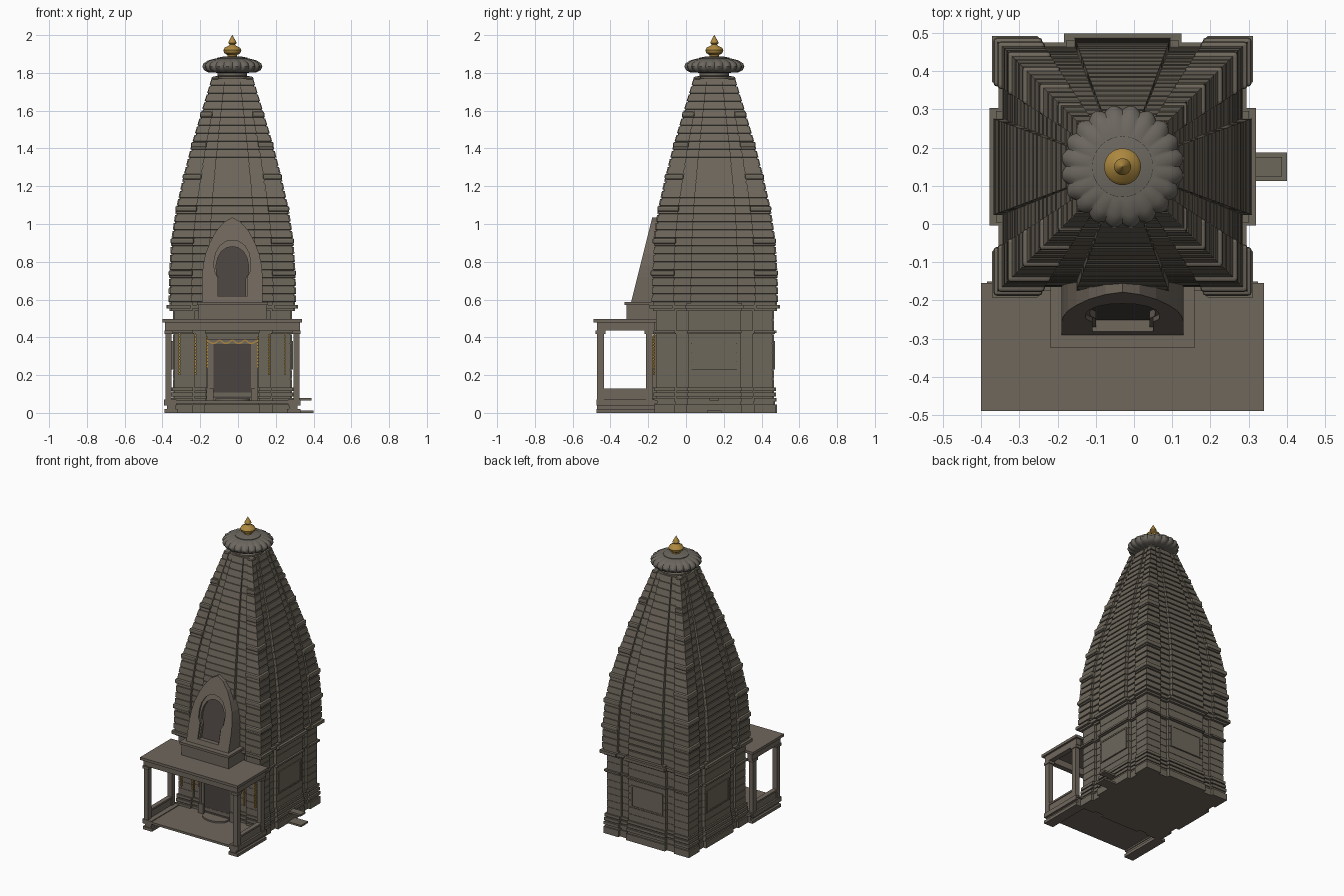
import bpy, bmesh, math
from mathutils import Vector

if "Cube" in bpy.data.objects:
    bpy.data.objects.remove(bpy.data.objects["Cube"], do_unlink=True)

CX, CY = -0.03, 0.15  # tower axis


def material(name, rgb):
    m = bpy.data.materials.new(name)
    m.use_nodes = True
    m.diffuse_color = (*rgb, 1)
    m.node_tree.nodes["Principled BSDF"].inputs["Base Color"].default_value = (*rgb, 1)
    return m


STONE = material("weathered stone", (0.155, 0.135, 0.105))
PORCH = material("porch stone", (0.16, 0.135, 0.108))
CROWN = material("grey crown stone", (0.15, 0.136, 0.115))
DARK = material("dark doorway", (0.068, 0.056, 0.05))
GOLD = material("aged gold", (0.42, 0.25, 0.05))


def finish(name, bm, mat, smooth=False):
    bmesh.ops.recalc_face_normals(bm, faces=bm.faces)
    me = bpy.data.meshes.new(name)
    bm.to_mesh(me)
    bm.free()
    me.materials.append(mat)
    ob = bpy.data.objects.new(name, me)
    bpy.context.scene.collection.objects.link(ob)
    if smooth:
        bpy.ops.object.select_all(action='DESELECT')
        ob.select_set(True)
        bpy.context.view_layer.objects.active = ob
        bpy.ops.object.shade_smooth_by_angle(angle=math.radians(40))
    return ob


def loft(name, rings, mat, smooth=False):
    bm = bmesh.new()
    loops = [[bm.verts.new(p) for p in ring] for ring in rings]
    n = len(loops[0])
    for a, b in zip(loops, loops[1:]):
        for i in range(n):
            j = (i + 1) % n
            bm.faces.new((a[i], a[j], b[j], b[i]))
    bm.faces.new(loops[0][::-1])
    bm.faces.new(loops[-1])
    return finish(name, bm, mat, smooth)


def boxes(name, specs, mat, bevel=0):
    """Each spec is x0, x1, y0, y1, z0, z1."""
    bm = bmesh.new()
    for x0, x1, y0, y1, z0, z1 in specs:
        vs = bmesh.ops.create_cube(bm, size=1)["verts"]
        for v in vs:
            v.co = ((x0 + x1) / 2 + v.co.x * (x1 - x0),
                    (y0 + y1) / 2 + v.co.y * (y1 - y0),
                    (z0 + z1) / 2 + v.co.z * (z1 - z0))
    ob = finish(name, bm, mat)
    if bevel:
        b = ob.modifiers.new("rounding", 'BEVEL')
        b.width, b.segments = bevel, 2
    return ob


def plan(h, z, c=0.38, d=0.65):
    """Stepped square plan: projecting centre, recess and corner on each side."""
    k, m = 1.02, 0.95
    quarter = [(k, c), (m, c), (m, d), (1, d), (1, 1), (d, 1), (d, m), (c, m), (c, k)]
    pts = []
    for _ in range(4):
        pts += [Vector((CX + h * x, CY + h * y, z)) for x, y in quarter]
        quarter = [(-y, x) for x, y in quarter]
    return pts


def lathe_rings(profile, n=32, lobes=0, depth=0):
    rings = []
    for r, z in profile:
        ring = []
        for i in range(n):
            a = math.tau * i / n
            q = r * (1 - depth * (1 - abs(math.sin(a * lobes / 2)))) if lobes else r
            ring.append((CX + q * math.cos(a), CY + q * math.sin(a), z))
        rings.append(ring)
    return rings


# Sanctum: stacked base mouldings, coursed walls, cornice
steps = [(0, 0.045, 0.325), (0.045, 0.06, 0.316), (0.06, 0.08, 0.323), (0.08, 0.088, 0.31),
         (0.088, 0.108, 0.321), (0.108, 0.116, 0.31), (0.116, 0.135, 0.319)]
for i in range(6):
    z = 0.135 + i * 0.047
    steps += [(z, z + 0.043, 0.309), (z + 0.043, z + 0.047, 0.306)]
steps += [(0.417, 0.424, 0.314), (0.424, 0.436, 0.322), (0.436, 0.49, 0.309),
          (0.49, 0.494, 0.306), (0.494, 0.54, 0.309), (0.54, 0.552, 0.325),
          (0.552, 0.572, 0.342), (0.572, 0.582, 0.325)]
loft("sanctum_walls", [plan(h, z, 0.45) for a, b, h in steps for z in (a, b)], STONE)

# Curved spire made of thin courses
CURVE = [(0.58, 0.332), (0.74, 0.328), (0.91, 0.318), (1.08, 0.293),
         (1.25, 0.255), (1.42, 0.212), (1.58, 0.165), (1.77, 0.108)]


def half_width(z):
    for (z0, h0), (z1, h1) in zip(CURVE, CURVE[1:]):
        if z <= z1:
            return h0 + (h1 - h0) * (z - z0) / (z1 - z0)
    return CURVE[-1][1]


rings, count = [], 28
pitch = (1.77 - 0.58) / count
for i in range(count):
    z = 0.58 + i * pitch
    for f, inset in ((0, 0.007), (0.15, 0.007), (0.2, 0), (1, 0)):
        zz = z + f * pitch
        rings.append(plan(half_width(zz) - inset, zz))
loft("spire", rings, STONE)

# Rounded cushions on the spire corners
cushions = []
for z, _ in CURVE[1:]:
    h = half_width(z)
    t = 0.015 if z < 1.7 else 0.01
    for sx in (-1, 1):
        for sy in (-1, 1):
            x, y, r = CX + sx * 0.835 * h, CY + sy * 0.835 * h, 0.195 * h
            cushions.append((x - r, x + r, y - r, y + r, z - t, z + t))
boxes("corner_cushions", cushions, STONE, 0.009)

# Framed wall panels on the sides and back
for name, (dx, dy) in {"left": (1, 0), "right": (-1, 0), "back": (0, 1)}.items():
    px, py, bars = CX + dx * 0.315, CY + dy * 0.315, []
    for u0, u1, z0, z1, t in ((-0.12, -0.11, 0.23, 0.38, 0.006), (0.11, 0.12, 0.23, 0.38, 0.006),
                              (-0.12, 0.12, 0.37, 0.38, 0.006), (-0.12, 0.12, 0.23, 0.24, 0.006),
                              (-0.11, 0.11, 0.24, 0.37, 0.003)):
        if dx:
            bars.append((px - t, px + t, py + u0, py + u1, z0, z1))
        else:
            bars.append((px + u0, px + u1, py - t, py + t, z0, z1))
    boxes(name + "_wall_panel", bars, STONE)

# Neck, ribbed crown disc and finial
loft("neck", lathe_rings([(0.1, 1.765), (0.1, 1.78), (0.078, 1.785), (0.078, 1.815)]), STONE)
loft("ribbed_crown", lathe_rings(
    [(0.075, 1.8), (0.13, 1.803), (0.152, 1.815), (0.161, 1.833), (0.155, 1.85),
     (0.13, 1.866), (0.09, 1.876)], 160, 20, 0.07), CROWN, True)
loft("crown_cap", lathe_rings([(0.08, 1.865), (0.08, 1.88), (0.05, 1.886), (0.02, 1.888)]), CROWN, True)
loft("finial", lathe_rings(
    [(0.026, 1.88), (0.026, 1.895), (0.043, 1.905), (0.048, 1.92), (0.04, 1.934), (0.02, 1.943),
     (0.014, 1.95), (0.022, 1.958), (0.02, 1.965), (0.012, 1.98), (0.001, 2.0)]), GOLD, True)

# Porch: side plinths, floor, rails, posts, beams and flat roof
parts = [(-0.385, 0.325, -0.475, -0.15, 0.05, 0.065),
         (-0.4, 0.34, -0.49, -0.155, 0.478, 0.496),
         (-0.385, 0.325, -0.47, -0.435, 0.435, 0.478)]
for s in (-1, 1):
    def side(a, b, *rest):
        xs = sorted((CX + s * a, CX + s * b))
        return (*xs, *rest)
    parts += [side(0.29, 0.36, -0.475, -0.165, 0, 0.02),
              side(0.3, 0.345, -0.47, -0.165, 0.02, 0.04),
              side(0.295, 0.362, -0.475, -0.165, 0.04, 0.07),
              side(0.33, 0.35, -0.455, -0.19, 0.065, 0.125),
              side(0.324, 0.355, -0.455, -0.19, 0.118, 0.13),
              side(0.322, 0.357, -0.47, -0.165, 0.435, 0.478)]
    for y in (-0.453, -0.195):
        parts += [side(0.323, 0.355, y - 0.018, y + 0.018, 0.065, 0.44),
                  side(0.315, 0.36, y - 0.026, y + 0.026, 0.418, 0.436)]
boxes("porch", parts, PORCH)

# Half-round threshold step
arc = [(CX + 0.09 * math.cos(a), -0.2 - 0.06 * math.sin(a)) for a in
       (math.pi * i / 16 for i in range(17))]
arc = [(CX - 0.09, -0.16)] + arc[::-1] + [(CX + 0.09, -0.16)]
loft("threshold_step", [[(x, y, z) for x, y in arc] for z in (0.06, 0.075)], PORCH)

# Doorway and frame
boxes("door", [(-0.13, 0.07, -0.176, -0.16, 0.065, 0.36)], DARK)
frame = [(-0.165, 0.105, -0.185, -0.155, 0.36, 0.39)]
for s in (-1, 1):
    for a, b, y, top in ((0.1, 0.12, -0.182, 0.36), (0.12, 0.135, -0.188, 0.37), (0.1, 0.137, -0.193, 0.13)):
        xs = sorted((CX + s * a, CX + s * b))
        frame.append((*xs, y, -0.155, 0.06, top))
boxes("door_frame", frame, PORCH)

# Hanging strands of beads and a swag over the door
strands = []
for s in (-1, 1):
    for off, low in ((0.135, 0.24), (0.195, 0.2), (0.28, 0.2)):
        x, z = CX + s * off, low
        while z < 0.41:
            strands.append((x - 0.005, x + 0.005, -0.192 if off < 0.15 else -0.175, -0.165, z, z + 0.012))
            strands.append((x - 0.002, x + 0.002, -0.17, -0.165, z + 0.012, z + 0.017))
            z += 0.017
boxes("bead_strands", strands, GOLD)
swag = []
for i in range(41):
    x = CX - 0.135 + 0.27 * i / 40
    z = 0.388 - 0.02 * abs(math.sin(math.pi * i / 10))
    swag.append([(x, y, z + dz) for y, dz in
                 ((-0.191, -0.004), (-0.183, -0.004), (-0.183, 0.004), (-0.191, 0.004))])
loft("door_swag", swag, GOLD)

# Pedestal above the porch roof
boxes("gable_pedestal", [(-0.21, 0.15, -0.315, -0.14, 0.49, 0.572),
                         (-0.218, 0.158, -0.325, -0.14, 0.572, 0.588)], PORCH)

# Leaning pointed gable with a sunken keyhole niche
OUTER = [(0.16, 0.588), (0.16, 0.65), (0.16, 0.72), (0.155, 0.78), (0.143, 0.84),
         (0.12, 0.9), (0.088, 0.96), (0.045, 1.01), (0, 1.035)]
INNER = [(0.07, 0.62), (0.07, 0.67), (0.07, 0.71), (0.084, 0.735), (0.086, 0.78),
         (0.078, 0.82), (0.058, 0.855), (0.03, 0.875), (0, 0.88)]


def arch(half, push, back=None):
    full = half + [(-x, z) for x, z in half[-2::-1]]
    return [(CX + x, back if back is not None else -0.29 + (z - 0.588) * 0.25 + push, z)
            for x, z in full]


def grow(half, f):
    return [(x * f, 0.62 + (z - 0.62) * f) for x, z in half]


rim = grow(INNER, 1.13)
loft("gable", [arch(OUTER, 0, -0.08), arch(OUTER, 0), arch(rim, 0), arch(rim, 0.012),
               arch(INNER, 0.012), arch(INNER, 0.035)], PORCH)
loft("niche_panel", [arch(INNER, 0.036), arch(INNER, 0.031)], DARK)

# Drain spout and its ground slab
boxes("drain_spout", [(0.25, 0.388, 0.125, 0.175, 0.065, 0.078),
                      (0.25, 0.4, 0.112, 0.187, 0, 0.012)], STONE)
